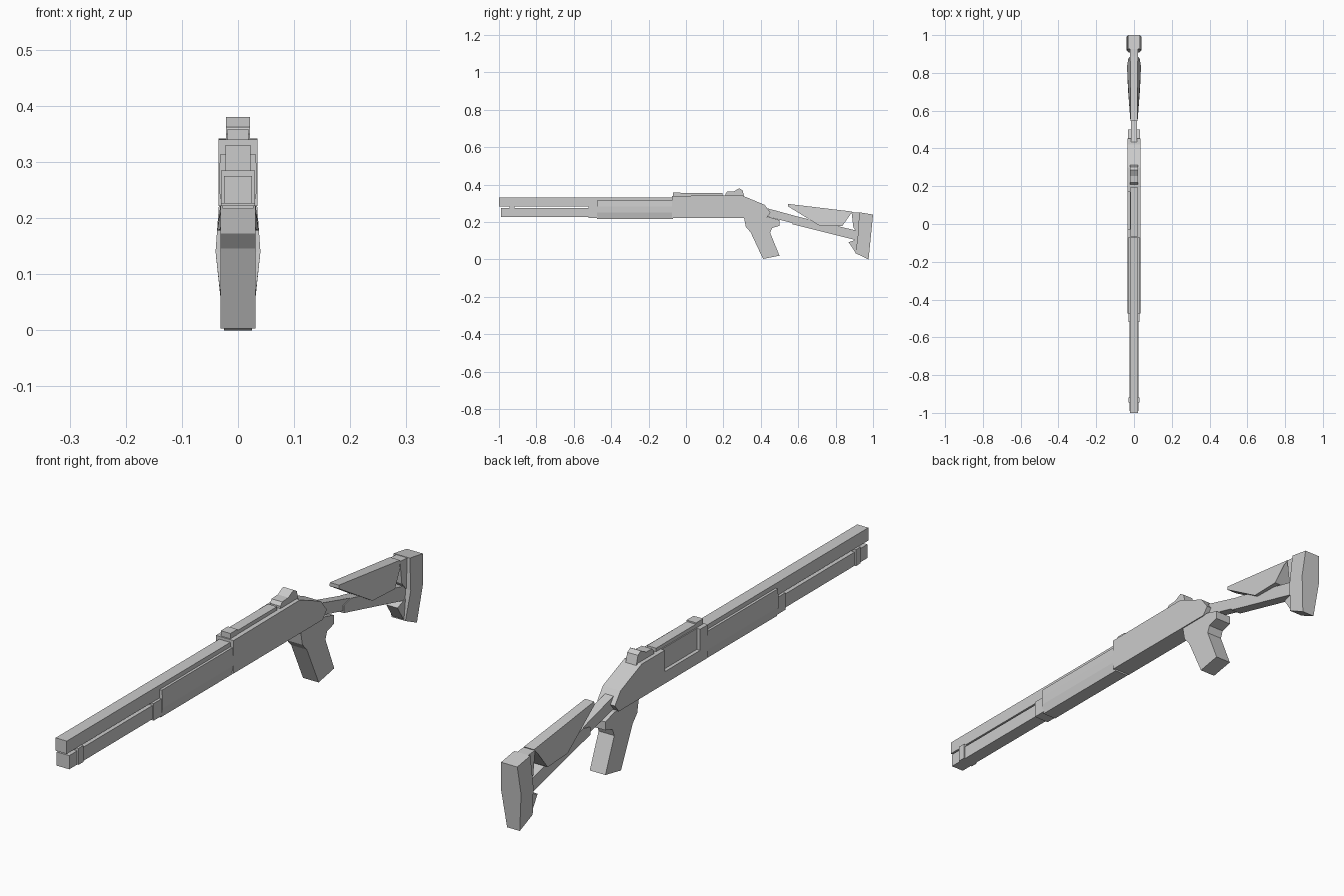
import bpy, bmesh

if "Cube" in bpy.data.objects:
    bpy.data.objects.remove(bpy.data.objects["Cube"])


def finish(name, bm):
    bmesh.ops.recalc_face_normals(bm, faces=bm.faces[:])
    mesh = bpy.data.meshes.new(name)
    bm.to_mesh(mesh)
    bm.free()
    ob = bpy.data.objects.new(name, mesh)
    bpy.context.collection.objects.link(ob)
    return ob


def skin(name, ring_a, ring_b):
    """Closed solid between two matching rings of points."""
    bm = bmesh.new()
    a = [bm.verts.new(p) for p in ring_a]
    b = [bm.verts.new(p) for p in ring_b]
    bm.faces.new(a)
    bm.faces.new(b)
    n = len(a)
    for i in range(n):
        j = (i + 1) % n
        bm.faces.new((a[i], a[j], b[j], b[i]))
    return finish(name, bm)


def side_profile(name, pts, half=None):
    """Symmetric solid from (y, z) or (y, z, half width) side outline points."""
    pts = [p if len(p) == 3 else (*p, half) for p in pts]
    return skin(name, [(-w, y, z) for y, z, w in pts], [(w, y, z) for y, z, w in pts])


def along_y(name, y0, y1, half_section):
    """Mirrored (x, z) half section swept from y0 to y1."""
    sec = half_section + [(-x, z) for x, z in reversed(half_section)]
    return skin(name, [(x, y0, z) for x, z in sec], [(x, y1, z) for x, z in sec])


def bar(name, half, y0, y1, z0, z1):
    return along_y(name, y0, y1, [(half, z1), (half, z0)])


# Barrel, magazine tube and their fittings
bar("barrel", 0.022, -1.0, 0.2, 0.284, 0.33)
bar("magazine_tube", 0.025, -0.99, -0.45, 0.226, 0.275)
bar("barrel_clamp", 0.030, -0.945, -0.918, 0.226, 0.285)
bar("tube_collar", 0.030, -0.52, -0.47, 0.222, 0.283)

# Sliding fore-end with chamfered underside
along_y("fore_end", -0.475, -0.07,
        [(0.031, 0.314), (0.034, 0.283), (0.034, 0.25), (0.027, 0.216)])

# Receiver with ejection port cut into its left side
receiver = side_profile("receiver", [
    (-0.075, 0.222), (-0.075, 0.34), (0.30, 0.342), (0.42, 0.292),
    (0.452, 0.25), (0.43, 0.222)], 0.035)
cutter = bar("port_cutter", 0.02, -0.03, 0.17, 0.265, 0.40)
cutter.location.x = -0.042
cutter.hide_render = True
cutter.hide_set(True)
cut = receiver.modifiers.new("ejection_port", 'BOOLEAN')
cut.operation = 'DIFFERENCE'
cut.object = cutter
cut.solver = 'EXACT'

# Top rail and sights
bar("top_rail", 0.018, -0.07, 0.195, 0.335, 0.354)
bar("rail_front_block", 0.019, -0.07, -0.03, 0.335, 0.359)
side_profile("rear_sight", [
    (0.21, 0.335), (0.21, 0.35), (0.22, 0.362), (0.255, 0.364),
    (0.285, 0.38), (0.302, 0.37), (0.312, 0.335)], 0.021)

# Pistol grip with rear tang
side_profile("pistol_grip", [
    (0.31, 0.225), (0.32, 0.173), (0.345, 0.146), (0.412, 0.003),
    (0.50, 0.02), (0.45, 0.142), (0.46, 0.168), (0.50, 0.18),
    (0.50, 0.21), (0.45, 0.225)], 0.031)

# Stock tube and thicker sleeve
side_profile("stock_tube", [
    (0.41, 0.28), (0.65, 0.215), (0.65, 0.175), (0.41, 0.235)], 0.017)
side_profile("stock_sleeve", [
    (0.57, 0.215), (0.61, 0.226), (0.93, 0.15), (0.93, 0.098),
    (0.57, 0.188)], 0.02)

# Cheek rest, narrow on top and flared below
side_profile("cheek_rest", [
    (0.545, 0.297, 0.018), (0.888, 0.256, 0.020), (0.875, 0.235, 0.030),
    (0.835, 0.178, 0.037), (0.715, 0.180, 0.032), (0.545, 0.284, 0.019)])

# Butt plate and hexagonal butt pad
side_profile("butt_plate", [
    (0.885, 0.253), (0.93, 0.25), (0.93, 0.03), (0.905, 0.038),
    (0.87, 0.092), (0.92, 0.11), (0.92, 0.14), (0.895, 0.17)], 0.022)
side_profile("butt_pad", [
    (0.926, 0.252, 0.032), (1.0, 0.24, 0.032), (0.99, 0.14, 0.040),
    (0.976, 0.0, 0.025), (0.907, 0.033, 0.028), (0.92, 0.14, 0.040)])
